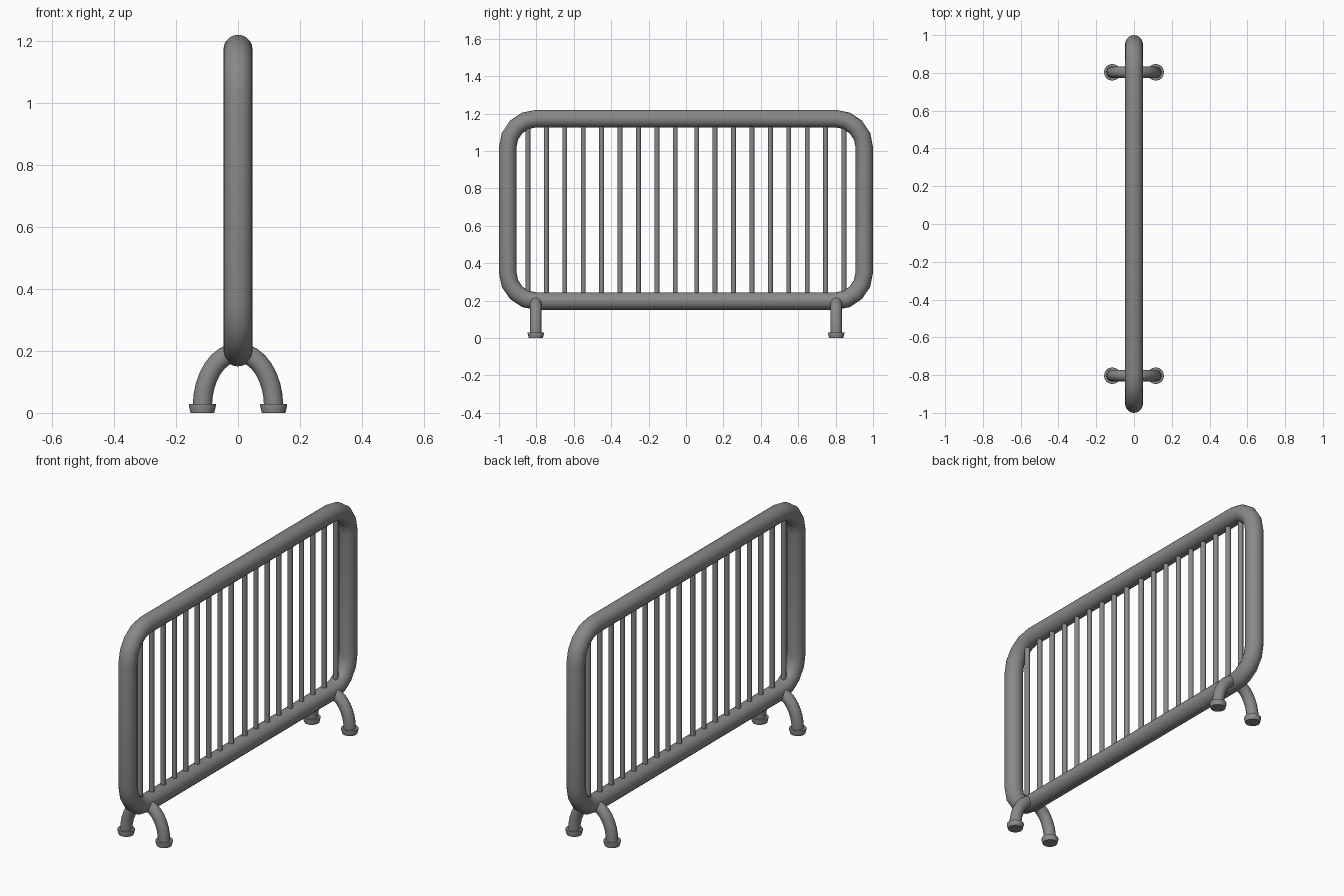
import bpy, bmesh, math
from mathutils import Vector

if "Cube" in bpy.data.objects:
    bpy.data.objects.remove(bpy.data.objects["Cube"])

steel = bpy.data.materials.new("steel_grey")
steel.diffuse_color = (0.25, 0.25, 0.25, 1)
steel.use_nodes = True
steel.node_tree.nodes["Principled BSDF"].inputs["Base Color"].default_value = steel.diffuse_color


def finish(bm, name):
    bmesh.ops.recalc_face_normals(bm, faces=bm.faces)
    me = bpy.data.meshes.new(name)
    bm.to_mesh(me)
    bm.free()
    ob = bpy.data.objects.new(name, me)
    bpy.context.collection.objects.link(ob)
    me.materials.append(steel)
    bpy.ops.object.select_all(action='DESELECT')
    ob.select_set(True)
    bpy.context.view_layer.objects.active = ob
    bpy.ops.object.shade_smooth_by_angle(angle=math.radians(40))
    return ob


def tube(name, path, side, sides, closed=False):
    """Sweep a circle along (point, outward normal, radius) stations of a planar path."""
    bm = bmesh.new()
    side = Vector(side)
    rings = []
    for p, n, r in path:
        p, n = Vector(p), Vector(n).normalized()
        rings.append([bm.verts.new(p + r * (math.cos(a) * n + math.sin(a) * side))
                      for a in (2 * math.pi * i / sides for i in range(sides))])
    pairs = list(zip(rings, rings[1:]))
    if closed:
        pairs.append((rings[-1], rings[0]))
    else:
        bm.faces.new(rings[0])
        bm.faces.new(rings[-1])
    for a, b in pairs:
        for i in range(sides):
            j = (i + 1) % sides
            bm.faces.new((a[i], a[j], b[j], b[i]))
    return finish(bm, name)


# Rounded rectangular frame
R, BEND, SEG = 0.047, 0.153, 4
loop = []
for k, (sy, sz) in enumerate([(1, 1), (-1, 1), (-1, -1), (1, -1)]):
    cy, cz = sy * 0.80, (1.02 if sz > 0 else 0.35)
    for i in range(SEG + 1):
        a = math.pi / 2 * (k + i / SEG)
        n = (0, math.cos(a), math.sin(a))
        loop.append(((0, cy + BEND * n[1], cz + BEND * n[2]), n, R))
tube("frame", loop, (1, 0, 0), 20, closed=True)

# Upright bars, mirrored about the centre gap
for s in (-1, 1):
    for k in range(9):
        y = s * (0.057 + 0.0985 * k)
        tube("upright_bar", [((0, y, z), (1, 0, 0), 0.0135) for z in (0.19, 1.18)],
             (0, 1, 0), 10)

# Arched legs with flared rubber-style feet
for y in (-0.803, 0.803):
    arch = []
    for i in range(17):
        a = math.pi * i / 16
        c, s = math.cos(a), math.sin(a)
        arch.append(((0.115 * c, y, 0.02 + 0.175 * s), (c / 0.115, 0, s / 0.175), 0.031))
    tube("leg_arch", arch, (0, 1, 0), 16)
    for x in (-0.115, 0.115):
        tube("foot", [((x, y, z), (1, 0, 0), r) for z, r in
                      ((0, 0.038), (0.024, 0.044), (0.029, 0.043))], (0, 1, 0), 16)
